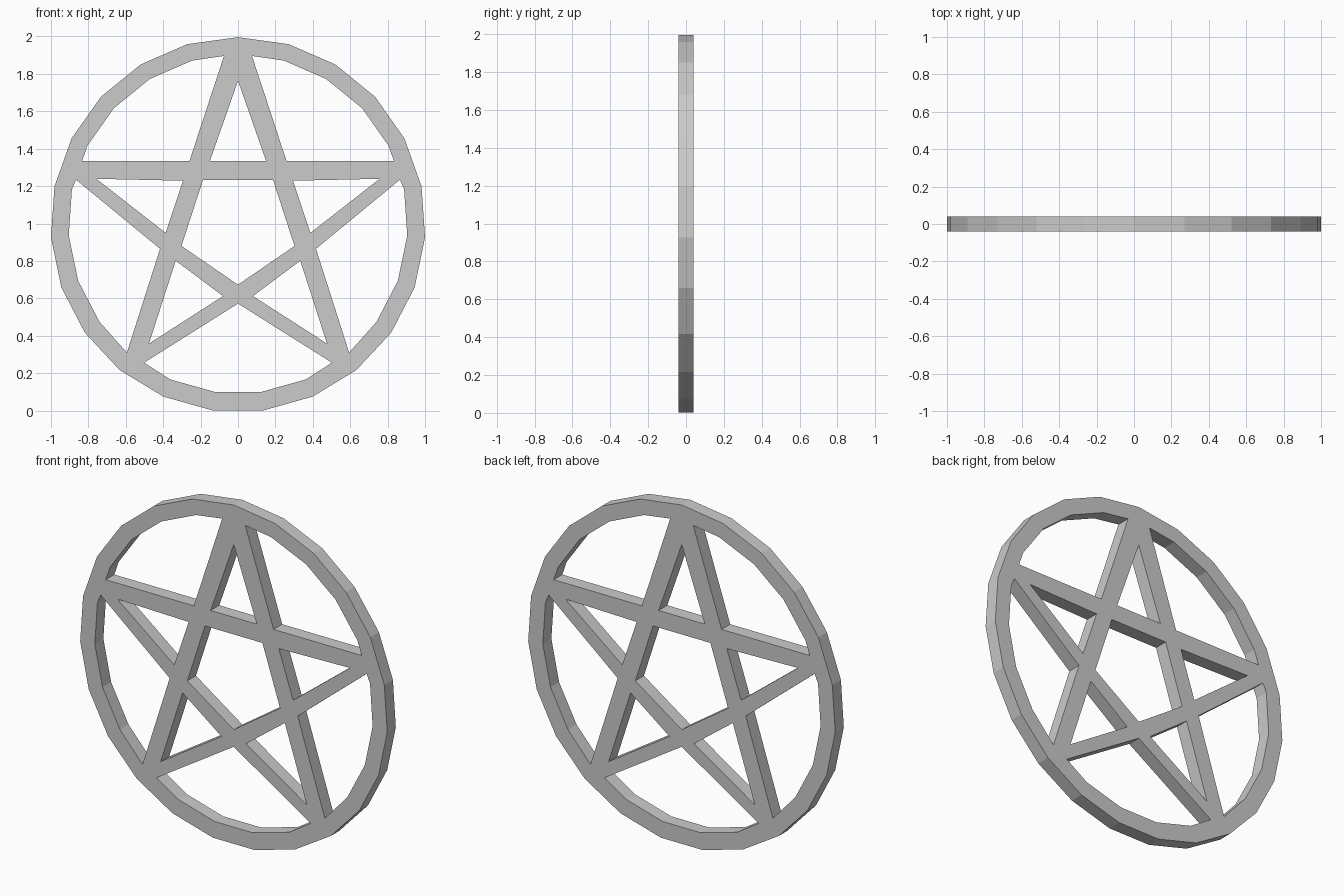
import bpy, bmesh, math

if "Cube" in bpy.data.objects:
    bpy.data.objects.remove(bpy.data.objects["Cube"])

SIDES, CENTRE, OUTER, INNER = 23, 0.994, 1.0023, 0.907
HALF_DEPTH = 0.04


def ring(k, radius, z=CENTRE):
    a = 2 * math.pi * k / SIDES
    return (radius * math.sin(a), z + radius * math.cos(a))


def rim(ks):
    return [ring(k, INNER, 0.998) for k in ks]


def mirror(points):
    return [(-x, z) for x, z in reversed(points)]


# outer edge of the ring
loops = [[ring(k, OUTER) for k in range(SIDES)]]

# openings on the centre line: inner pentagon, top point, bottom gap
for right, middle in [
    ([(0.187, 1.234), (0.302, 0.88)], [(0, 0.673)]),
    ([(0.15, 1.335)], [(0, 1.763)]),
    ([(0, 0.572), (0.502, 0.256)] + rim([10, 11]), []),
]:
    left = [p for p in mirror(right) if p[0] != 0]
    if right[0][0] == 0 or len(right) == 1:
        loops.append(middle + right + left)
    else:
        loops.append(right + middle + left)

# paired openings: side points, lower points, upper gaps, side gaps
for hole in [
    [(0.294, 1.229), (0.757, 1.239), (0.387, 0.95)],
    [(0.333, 0.801), (0.476, 0.358), (0.08, 0.612)],
    [(0.075, 1.896)] + rim(range(1, 5)) + [(0.834, 1.333), (0.26, 1.333)],
    [(0.866, 1.234)] + rim(range(5, 9)) + [(0.594, 0.31), (0.417, 0.865)],
]:
    loops += [hole, mirror(hole)]

# filled profile extruded into a plate
curve = bpy.data.curves.new("star_ring", 'CURVE')
curve.dimensions = '2D'
curve.fill_mode = 'BOTH'
curve.extrude = HALF_DEPTH
for pts in loops:
    s = curve.splines.new('POLY')
    s.points.add(len(pts) - 1)
    for p, (x, z) in zip(s.points, pts):
        p.co = (x, z, 0, 1)
    s.use_cyclic_u = True
obj = bpy.data.objects.new("star_ring", curve)
obj.rotation_euler.x = math.pi / 2
bpy.context.collection.objects.link(obj)
bpy.context.view_layer.objects.active = obj
obj.select_set(True)
bpy.ops.object.convert(target='MESH')
obj = bpy.context.object
bpy.ops.object.transform_apply(location=False, rotation=True, scale=False)

# weld the edges and keep faces flat
bm = bmesh.new()
bm.from_mesh(obj.data)
bmesh.ops.remove_doubles(bm, verts=bm.verts, dist=0.0005)
bmesh.ops.recalc_face_normals(bm, faces=bm.faces)
for f in bm.faces:
    f.smooth = False
bm.to_mesh(obj.data)
bm.free()
